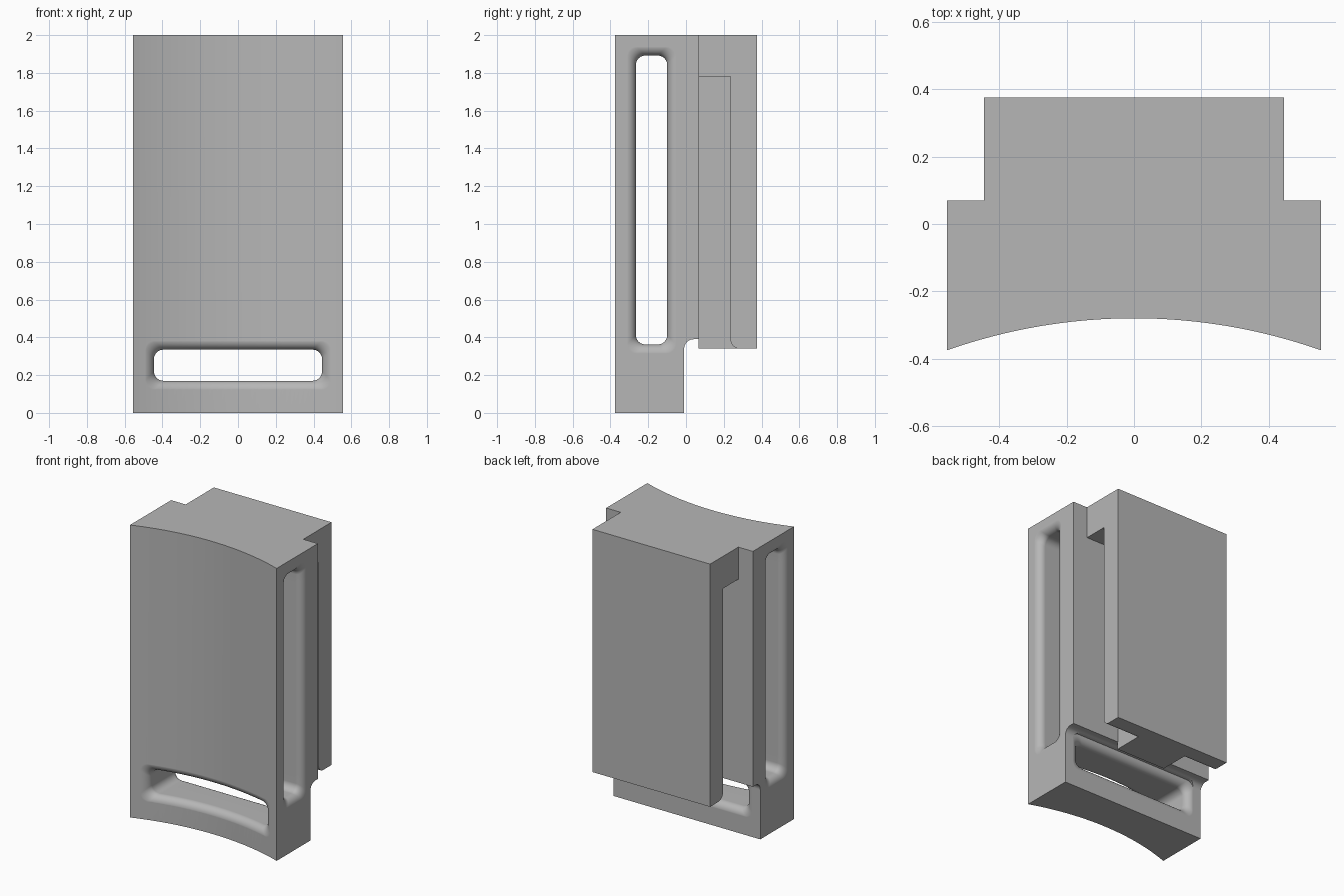
import bpy
import bmesh
from math import sin, cos, pi, radians, sqrt

cube = bpy.data.objects.get("Cube")
if cube:
    bpy.data.objects.remove(cube, do_unlink=True)

grey = bpy.data.materials.new("plain grey")
grey.use_nodes = True
colour = (0.47, 0.47, 0.47, 1)
grey.diffuse_color = colour
grey.node_tree.nodes["Principled BSDF"].inputs["Base Color"].default_value = colour

HALF_W, HEIGHT = 0.555, 2.0
FRONT_EDGE, FRONT_MID, BACK = -0.375, -0.28, 0.07
FLARE = 0.05
SAG = FRONT_MID - FRONT_EDGE
RADIUS = (HALF_W ** 2 + SAG ** 2) / (2 * SAG)


def front_y(x):
    """Depth of the hollow curved front at x."""
    return FRONT_MID - RADIUS + sqrt(RADIUS ** 2 - x ** 2)


def make_object(name, bm):
    bmesh.ops.recalc_face_normals(bm, faces=bm.faces)
    mesh = bpy.data.meshes.new(name)
    bm.to_mesh(mesh)
    bm.free()
    mesh.materials.append(grey)
    obj = bpy.data.objects.new(name, mesh)
    bpy.context.collection.objects.link(obj)
    return obj


def loft(name, rings):
    """Skin a closed solid over a list of equal-length rings."""
    bm = bmesh.new()
    loops = [[bm.verts.new(p) for p in ring] for ring in rings]
    n = len(loops[0])
    for a, b in zip(loops, loops[1:]):
        for i in range(n):
            j = (i + 1) % n
            bm.faces.new((a[i], a[j], b[j], b[i]))
    bm.faces.new(loops[0])
    bm.faces.new(loops[-1])
    return make_object(name, bm)


def side_prism(name, profile, half):
    """Extrude a (y, z) profile across x."""
    return loft(name, [[(x, y, z) for y, z in profile] for x in (-half, half)])


def arc(cx, cy, r, start, end, steps=8):
    angles = [radians(start + (end - start) * i / steps) for i in range(steps + 1)]
    return [(cx + r * cos(t), cy + r * sin(t)) for t in angles]


def rounded_rect(a, b, r, splits=24):
    """Rounded rectangle, with its two a-direction sides subdivided."""
    pts = []
    for sa, sb, start in ((1, 1, 0), (-1, 1, 90), (-1, -1, 180), (1, -1, 270)):
        pts += arc(sa * (a - r), sb * (b - r), r, start, start + 90, 6)
        if sa == sb:
            pts += [(sa * (a - r) * (1 - 2 * i / splits), sb * b) for i in range(1, splits)]
    return pts


def slot_cutter(name, a, b, near, far):
    """Through slot whose two mouths flare out in a quarter round."""
    mouth = [(FLARE, -0.06)]
    for k in range(9):
        t = k / 8 * pi / 2
        mouth.append((FLARE * (1 - sin(t)), FLARE * (1 - cos(t)) - 0.0003))
    rings = [[near(u, v, d) for u, v in rounded_rect(a + o, b + o, 0.05)] for o, d in mouth]
    rings += [[far(u, v, d) for u, v in rounded_rect(a + o, b + o, 0.05)]
              for o, d in reversed(mouth)]
    return loft(name, rings)


def combine(target, tool, operation):
    mod = target.modifiers.new(tool.name, "BOOLEAN")
    mod.operation, mod.solver, mod.object = operation, "EXACT", tool
    bpy.context.view_layer.objects.active = target
    bpy.ops.object.modifier_apply(modifier=mod.name)
    bpy.data.objects.remove(tool, do_unlink=True)


# Main body with the hollow curved front
xs = [HALF_W * (2 * i / 48 - 1) for i in range(49)]
outline = [(x, front_y(x)) for x in xs] + [(HALF_W, BACK), (-HALF_W, BACK)]
body = loft("clip_body", [[(x, y, z) for x, y in outline] for z in (0, HEIGHT)])

# Undercut at the lower back, with a rounded inner corner
undercut = [(-0.01, -0.1)] + arc(0.04, 0.34, 0.05, 180, 90) + [(0.2, 0.39), (0.2, -0.1)]
combine(body, side_prism("undercut", undercut, 0.8), "DIFFERENCE")

# Back plate hanging from the top block, with a rounded inner lower edge
plate = [(0.06, HEIGHT), (0.375, HEIGHT), (0.375, 0.34)]
plate += arc(0.285, 0.39, 0.05, 270, 180) + [(0.235, 1.78), (0.06, 1.78)]
combine(body, side_prism("back_plate", plate, 0.445), "UNION")

# Narrow neck joining the plate to the body
neck = [(0.065, 0.34), (0.3, 0.34), (0.3, 1.85), (0.065, 1.85)]
combine(body, side_prism("neck", neck, 0.19), "UNION")

# Wide slot running front to back
z_mid = 0.2525
wide = slot_cutter("wide_slot", 0.445, 0.0825,
                   lambda u, v, d: (u, front_y(u) + d, z_mid + v),
                   lambda u, v, d: (u, -0.01 - d, z_mid + v))
combine(body, wide, "DIFFERENCE")

# Tall slot running side to side
y_mid, z_tall = -0.1825, 1.127
tall = slot_cutter("tall_slot", 0.765, 0.083,
                   lambda u, v, d: (-HALF_W + d, y_mid + v, z_tall + u),
                   lambda u, v, d: (HALF_W - d, y_mid + v, z_tall + u))
combine(body, tall, "DIFFERENCE")

# Smooth the rounds and keep the flats flat
bpy.ops.object.select_all(action="DESELECT")
body.select_set(True)
bpy.context.view_layer.objects.active = body
bpy.ops.object.shade_smooth_by_angle(angle=radians(30))
weighted = body.modifiers.new("even_shading", "WEIGHTED_NORMAL")
weighted.keep_sharp = True
